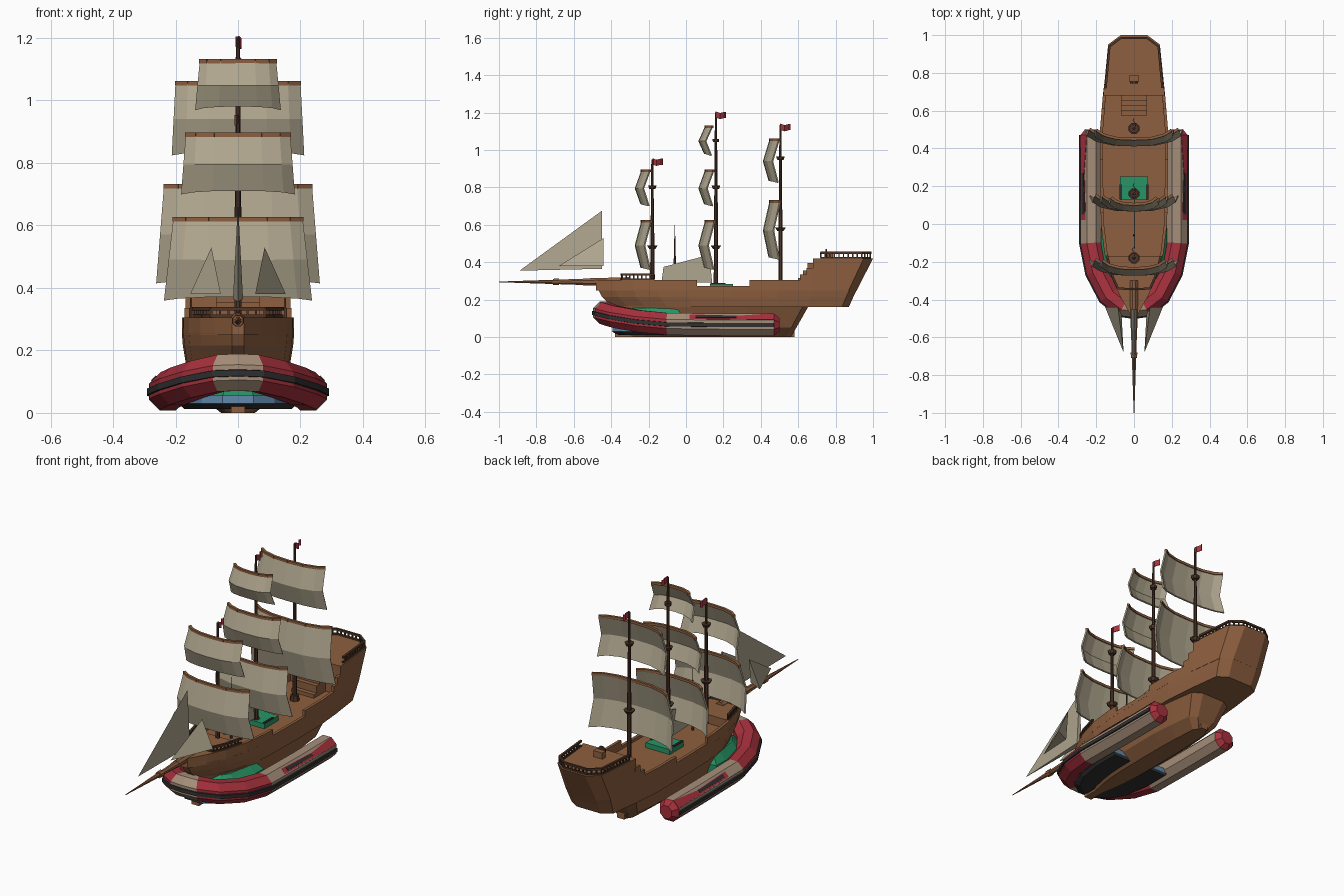
import bpy, bmesh, math
from mathutils import Vector as V

if "Cube" in bpy.data.objects:
    bpy.data.objects.remove(bpy.data.objects["Cube"])

COL = dict(wood=(.27, .115, .05), dark_wood=(.075, .035, .02), sail=(.43, .38, .27), red=(.38, .03, .045),
           tan=(.38, .27, .19), dark=(.03, .03, .03), green=(.02, .30, .13), blue=(.12, .25, .42))
MAT = {}
for k, c in COL.items():
    MAT[k] = bpy.data.materials.new(k)
    MAT[k].diffuse_color = (*c, 1)


def make(name, verts, faces, mats, idx=None):
    me = bpy.data.meshes.new(name)
    me.from_pydata([tuple(v) for v in verts], [], faces)
    for m in mats.split():
        me.materials.append(MAT[m])
    if idx:
        for p, i in zip(me.polygons, idx):
            p.material_index = i
    bm = bmesh.new()
    bm.from_mesh(me)
    bmesh.ops.recalc_face_normals(bm, faces=bm.faces)
    bm.to_mesh(me)
    bm.free()
    ob = bpy.data.objects.new(name, me)
    bpy.context.collection.objects.link(ob)
    return ob


def loft(name, rings, mat, idx=None):
    n = len(rings[0])
    faces = [(a*n+i, a*n+(i+1) % n, (a+1)*n+(i+1) % n, (a+1)*n+i)
             for a in range(len(rings)-1) for i in range(n)]
    faces += [tuple(range(n)), tuple(range((len(rings)-1)*n, len(rings)*n))]
    return make(name, [p for r in rings for p in r], faces, mat, idx)


def waterline(z, pts):
    return [(w, y, z) for y, w in pts] + [(-w, y, z) for y, w in reversed(pts)]


def beams(name, segs, sides, mat):
    """Several tapered bars (p, q, r1, r2) in one mesh."""
    verts, faces = [], []
    for p, q, r1, r2 in segs:
        p, q = V(p), V(q)
        rot = (q-p).to_track_quat('Z', 'Y')
        b = len(verts)
        for c, r in ((p, r1), (q, r2)):
            for i in range(sides):
                a = 2*math.pi*(i+.5)/sides
                verts.append(c + rot @ V((r*math.cos(a), r*math.sin(a), 0)))
        faces += [(b+i, b+(i+1) % sides, b+sides+(i+1) % sides, b+sides+i) for i in range(sides)]
        faces += [tuple(range(b, b+sides)), tuple(range(b+sides, b+2*sides))]
    return make(name, verts, faces, mat)


def box(name, c, s, mat):
    x, y, z = (v/2 for v in s)
    ring = lambda k: [(c[0]+a*x, c[1]+b*y, c[2]+k*z) for a, b in ((-1, -1), (1, -1), (1, 1), (-1, 1))]
    return loft(name, [ring(-1), ring(1)], mat)


def mirror(ob):
    m = ob.modifiers.new("mirror", 'MIRROR')
    m.use_clip = False
    return ob


# Hull outline at deck level: (y, half width)
OUT = [(-.47, .02), (-.38, .075), (-.28, .12), (-.15, .157), (0, .175), (.25, .18), (.5, .18), (.68, .165),
       (.88, .14), (.92, .08)]


def width(y):
    for (a, wa), (b, wb) in zip(OUT, OUT[1:]):
        if a <= y <= b:
            return wa + (wb-wa)*(y-a)/(b-a)
    return OUT[-1][1]


def scaled(y0, y1, k):
    return [(y0+(y+.47)/1.39*(y1-y0), w*k) for y, w in OUT]


# Hull
loft("upper_hull", [waterline(.16, scaled(-.39, .87, .93)), waterline(.215, scaled(-.45, .895, .98)),
                    waterline(.255, scaled(-.47, .915, 1))], "wood")
loft("lower_hull", [waterline(0, scaled(-.34, .56, .3)), waterline(.05, scaled(-.36, .59, .65)),
                    waterline(.165, scaled(-.39, .655, .88))], "wood")
box("keel", (0, .1, .025), (.045, .96, .05), "wood")
loft("quarterdeck", [waterline(.25, [(.68, .165), (.87, .142), (.913, .08)]),
                     waterline(.42, [(.68, .163), (.95, .137), (1, .07)])], "wood")
loft("forecastle_deck", [waterline(z, [(-.48, .02), (-.38, .075), (-.28, .12), (-.17, .15)])
                         for z in (.25, .305)], "wood")

# Bulwarks, stepped up toward the stern
for i, (y0, y1, z) in enumerate([(-.2, .06, .305), (.06, .34, .272), (.34, .61, .305), (.61, .645, .335),
                                 (.645, .685, .37)]):
    ys = [y0] + [y for y, _ in OUT if y0 < y < y1] + [y1]
    rings = [[(width(y)-t, y, h) for t, h in ((0, .25), (0, z), (.016, z), (.016, .25))] for y in ys]
    mirror(loft(f"bulwark_{i}", rings, "wood"))

# Stairs, helm and deck mat
for i in range(4):
    box(f"stair_{i}", (0, .665-.025*i, .32-.02*i), (.14, .03, .15-.04*i), "wood")
box("helm_stand", (0, .77, .435), (.055, .03, .04), "wood")
beams("helm_wheel", [((0, .745, .45), (0, .755, .45), .024, .024)], 8, "dark_wood")
box("deck_mat", (0, .19, .268), (.15, .125, .03), "green")
for s in (-1, 1):
    box("mat_bar", (s*.07, .17, .285), (.012, .08, .008), "dark")


# Railings
def railing(name, half, z, h, skip_center=False):
    path = [V((-x, y, z)) for x, y in half] + [V((x, y, z)) for x, y in reversed(half)]
    segs, up = [], V((0, 0, h))
    for i, (p, q) in enumerate(zip(path, path[1:])):
        segs += [(p+up, q+up, .008, .008), (p, q, .006, .006)]
        n = max(1, round((q-p).length/.024))
        for j in range(n):
            c = p.lerp(q, j/n)
            segs.append((c, c+up, .005, .005))
    beams(name, segs, 4, "dark_wood")


railing("bow_railing", [(.142, -.17), (.112, -.28), (.085, -.34), (.03, -.345)], .31, .024)
railing("stern_railing", [(.15, .72), (.13, .94), (.07, .985)], .425, .026)

# Bowsprit
beams("bowsprit", [((0, -.3, .298), (0, -.55, .295), .024, .02), ((0, -.55, .295), (0, -1, .295), .018, .002),
                   ((0, -.68, .295), (0, -.71, .295), .019, .018)], 8, "wood")


# Square sail with its yard
def square_sail(name, my, z1, z0, w1, w0):
    cols = [(-1, 1), (-.8, .45), (-.45, .08), (0, 0), (.45, .08), (.8, .45), (1, 1)]
    d = .018 + .15*w1
    verts = []
    for t, off in ((0, -.055), (.5, -.09), (1, -.06)):
        w = w1 + (w0-w1)*t
        verts += [(u*w, my+off+c*d, z1+(z0-z1)*t + (.012*(1-c) if t == 1 else 0)) for u, c in cols]
    faces = [(r*7+i, r*7+i+1, r*7+8+i, r*7+7+i) for r in range(2) for i in range(6)]
    ob = make(name+"_sail", verts, faces, "sail")
    m = ob.modifiers.new("thickness", 'SOLIDIFY')
    m.thickness, m.offset = .008, 0
    top = [V(v) for v in verts[:7]]
    beams(name+"_yard", [(a, b, .010, .010) for a, b in zip(top, top[1:])], 4, "wood")


# Masts, lookouts, flags, sails
LOW, MID, TOP = (.62, .36, .205, .235), (.89, .70, .165, .18), (1.125, .97, .12, .135)
for name, y, top, nests, sails in [
        ("fore", -.18, .95, (.48, .80), (LOW, MID)),
        ("main", .16, 1.2, (.48, .80, 1.05), (LOW, MID, TOP)),
        ("mizzen", .505, 1.135, (.575, .955), ((.725, .415, .235, .26), (1.055, .825, .198, .21)))]:
    beams(name+"_mast", [((0, y, .25), (0, y, top*.6), .013, .011), ((0, y, top*.6), (0, y, top), .010, .006),
                         ((0, y, .25), (0, y, .285), .026, .022)], 8, "dark_wood")
    beams(name+"_lookouts", [((0, y, z-.008), (0, y, z+.010), .018, .031-.006*i)
                             for i, z in enumerate(nests)], 8, "dark_wood")
    fv = [(s*.008, y+dy, top-.012+z) for dy, z, s in ((0, .018, 0), (.022, .010, 1), (.045, .016, -1), (.055, .016, 0))]
    fl = make(name+"_flag", fv + [(a, b, c-.033) for a, b, c in fv], [(i, i+1, i+5, i+4) for i in range(3)], "red")
    fl.modifiers.new("thickness", 'SOLIDIFY').thickness = .004
    for i, s in enumerate(sails):
        square_sail(f"{name}_{i}", y, *s)

# Triangular sails
jib = make("center_jib", [(0, -.89, .355), (0, -.45, .675), (.016, -.45, .365), (-.016, -.45, .365)],
           [(0, 1, 2), (0, 1, 3), (1, 2, 3), (0, 2, 3)], "sail")
side = make("side_jib", [(.055, -.68, .38), (.085, -.44, .53), (.153, -.44, .38), (.066, -.48, .38)],
            [(0, 1, 2), (0, 1, 3), (1, 2, 3), (0, 2, 3)], "sail")
mirror(side)
stay = make("staysail", [(0, -.13, .30), (0, -.12, .375), (0, .125, .44), (0, .14, .29)], [(0, 1, 2, 3)], "sail")
stay.modifiers.new("thickness", 'SOLIDIFY').thickness = .006
beams("deck_pole", [((0, -.06, .25), (0, -.06, .4), .007, .006), ((0, -.06, .4), (0, -.06, .6), .006, .001)],
      6, "dark_wood")

# Inflatable raft: U-shaped path
HALF = [(.055, -.432, .127), (.13, -.375, .108), (.195, -.25, .085), (.225, -.1, .07), (.225, .2, .066),
        (.225, .47, .066)]
PATH = [V((-x, y, z)) for x, y, z in reversed(HALF)] + [V((0, -.437, .13))] + [V(p) for p in HALF]


def sweep(name, path, section, mats, idx=None, scales=None):
    rings = []
    for i, p in enumerate(path):
        t = path[min(i+1, len(path)-1)] - path[max(i-1, 0)]
        out = V((t.y, -t.x, 0)).normalized()
        k = scales[i] if scales else 1
        rings.append([p + out*u*k + V((0, 0, v*k)) for u, v in section])
    return loft(name, rings, mats, idx)


R = .064
octagon = [(R*math.cos(math.pi/4*(i+.5)), R*math.sin(math.pi/4*(i+.5))) for i in range(8)]
full = [PATH[0]+V((0, .03, 0))] + PATH + [PATH[-1]+V((0, .03, 0))]
seg_col = [0, 1, 1, 0, 0, 0, 1, 1, 0, 0, 0, 1, 1, 0]
idx = [c for c in seg_col for _ in range(8)] + [0, 0]
sweep("raft_tube", full, octagon, "red tan", idx, [.6]+[1]*13+[.6])
sweep("raft_rub_strip", PATH, [(.054, -.014), (.066, -.012), (.066, .008), (.054, .010)], "dark")


# Side patches lying on the sloped outer face of the tube
def patch(name, pts, h, mat):
    ax = V((math.sqrt(.5), 0, math.sqrt(.5)))
    sl = V((-ax.z, 0, ax.x))
    rings = [[V((.225, y, .067)) + ax*d + sl*s for y, s in pts] for d in (.052, h)]
    mirror(loft(name, rings, mat))


patch("raft_red_patch", [(.02, -.018), (.30, -.022), (.47, -.024), (.47, .024), (.28, .006), (.02, .016)], .061, "red")
patch("raft_dark_patch", [(.05, -.011), (.27, -.011), (.27, .004), (.05, .010)], .064, "dark")

# Raft floor and cushion inside the bow
bow = lambda k, y1: [(-.40*k, .05*k), (-.35*k, .12*k), (-.24, .165*k), (-.1, .19*k), (y1, .19*k)]
loft("raft_floor", [waterline(.012, bow(.9, .05)), waterline(.03, bow(1, .05))], "dark")
loft("raft_floor_top", [waterline(.03, bow(.98, .05)), waterline(.055, bow(.98, .05))], "blue")
loft("raft_cushion", [waterline(.05, bow(.95, -.02)), waterline(.115, bow(.92, -.02)),
                      waterline(.155, [(-.31, .04), (-.28, .09), (-.24, .12), (-.1, .14), (-.05, .14)])], "green")

for m in bpy.data.materials:
    if m.users and not m.is_grease_pencil:
        m.use_nodes = True
        m.node_tree.nodes["Principled BSDF"].inputs["Base Color"].default_value = m.diffuse_color
